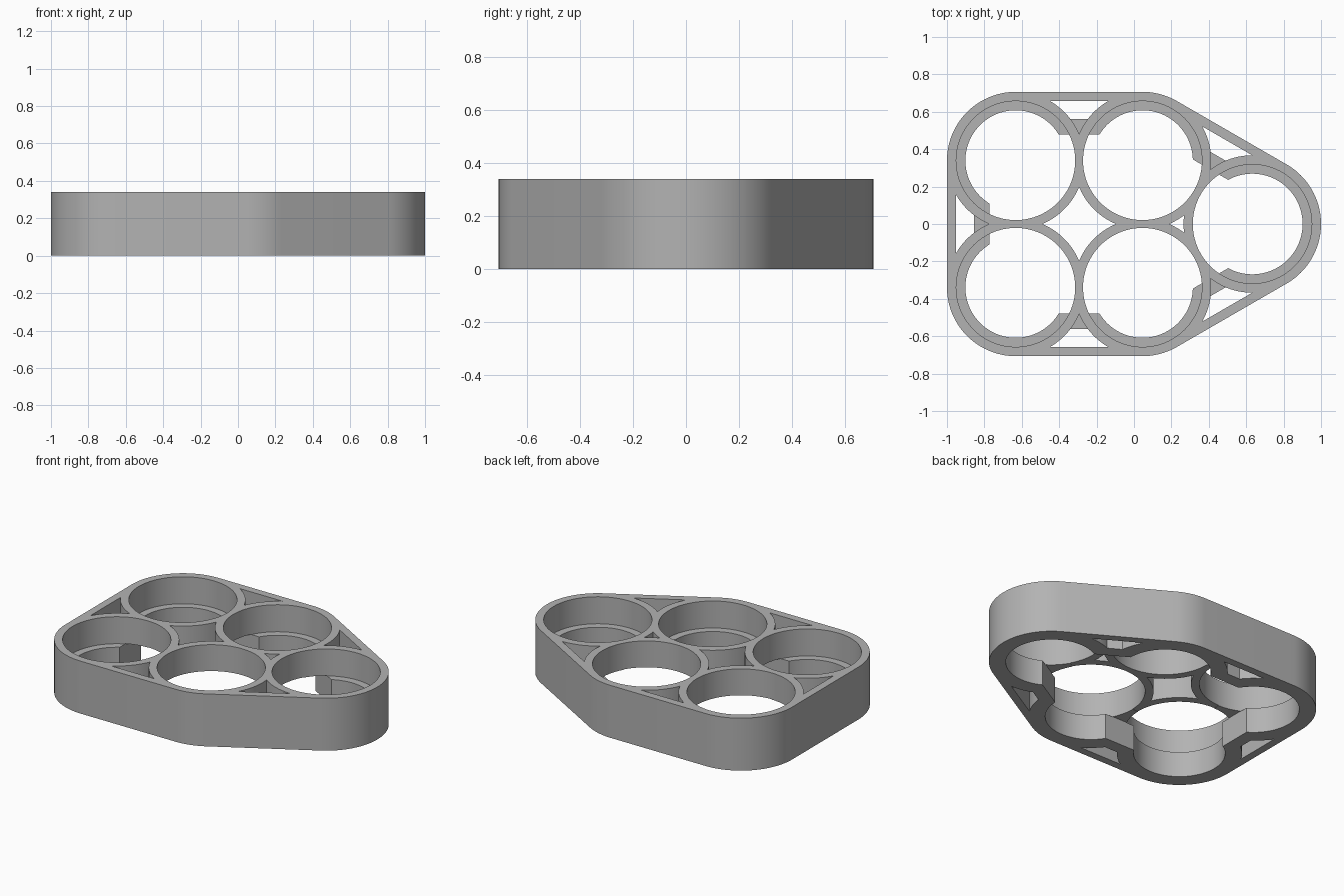
import bpy, bmesh, math
from mathutils import Vector

cube = bpy.data.objects.get("Cube")
if cube:
    bpy.data.objects.remove(cube, do_unlink=True)

PITCH = 0.678            # distance between neighbouring cells
OUTER, POCKET, LIP = 0.3675, 0.318, 0.269
HEIGHT, LEDGE = 0.34, 0.165
CHANNEL, WALL = 0.14, 0.222   # half widths of the floor channels and their walls
STEPS = 120

# Cell centres, counter-clockwise
back_x, mid_x, tip_x = -0.6325, -0.6325 + PITCH, 0.6325
half = PITCH / 2
cells = [Vector(c) for c in ((tip_x, 0), (mid_x, half), (back_x, half),
                             (back_x, -half), (mid_x, -half))]
pairs = list(zip(cells, cells[1:] + cells[:1]))


def direction(angle):
    return Vector((math.cos(angle), math.sin(angle)))


def circle(centre, radius):
    return [centre + radius * direction(math.tau * i / STEPS) for i in range(STEPS)]


def rounded_hull(radius):
    """Outline of a band stretched around all cells."""
    points, last = [], None
    for i in range(STEPS):
        angle = math.tau * i / STEPS
        for nudge in (-0.001, 0.001):
            centre = max(cells, key=lambda c: c.dot(direction(angle + nudge)))
            if nudge < 0 or centre is not last:
                points.append(centre + radius * direction(angle))
            last = centre
    return points


def strip(a, b, half_width):
    side = (b - a).normalized().orthogonal() * half_width
    return [a - side, b - side, b + side, a + side]


def prism(name, outline, low, high):
    bm = bmesh.new()
    base = bm.faces.new([bm.verts.new((p.x, p.y, low)) for p in outline])
    top = bmesh.ops.extrude_face_region(bm, geom=[base])["geom"]
    bmesh.ops.translate(bm, vec=(0, 0, high - low),
                        verts=[v for v in top if isinstance(v, bmesh.types.BMVert)])
    bmesh.ops.recalc_face_normals(bm, faces=bm.faces)
    mesh = bpy.data.meshes.new(name)
    bm.to_mesh(mesh)
    bm.free()
    obj = bpy.data.objects.new(name, mesh)
    bpy.context.collection.objects.link(obj)
    return obj


def cut(target, cutter):
    cutter.hide_render = True
    mod = target.modifiers.new("cut", "BOOLEAN")
    mod.operation, mod.solver, mod.object = "DIFFERENCE", "EXACT", cutter
    bpy.context.view_layer.objects.active = target
    bpy.ops.object.modifier_apply(modifier=mod.name)
    bpy.data.objects.remove(cutter, do_unlink=True)


# Solid tray
tray = prism("cell_holder_tray", rounded_hull(OUTER), 0, HEIGHT)
grey = bpy.data.materials.new("light_grey_plastic")
grey.use_nodes = True
grey.diffuse_color = (0.45, 0.45, 0.45, 1)
grey.node_tree.nodes["Principled BSDF"].inputs["Base Color"].default_value = grey.diffuse_color
tray.data.materials.append(grey)

# Lightening gaps: everything inside the rim except the rings and channel walls
gaps = prism("gap_cutter", rounded_hull(POCKET), -0.1, HEIGHT + 0.1)
for c in cells:
    cut(gaps, prism("ring_keeper", circle(c, OUTER), -0.2, HEIGHT + 0.2))
for a, b in pairs:
    cut(gaps, prism("wall_keeper", strip(a, b, WALL), -0.2, LEDGE))
cut(tray, gaps)

# Pockets with a smaller opening through the ledge
for c in cells:
    cut(tray, prism("pocket_cutter", circle(c, POCKET), LEDGE, HEIGHT + 0.1))
    cut(tray, prism("opening_cutter", circle(c, LIP), -0.1, HEIGHT + 0.2))

# Floor channels joining the cells, and the open middle
for a, b in pairs:
    cut(tray, prism("channel_cutter", strip(a, b, CHANNEL), -0.1, LEDGE + 0.002))
cut(tray, prism("middle_cutter", cells, -0.1, LEDGE + 0.004))

# Smooth curved walls, crisp edges
bpy.ops.object.select_all(action="DESELECT")
tray.select_set(True)
bpy.context.view_layer.objects.active = tray
bpy.ops.object.shade_smooth_by_angle(angle=math.radians(30))
